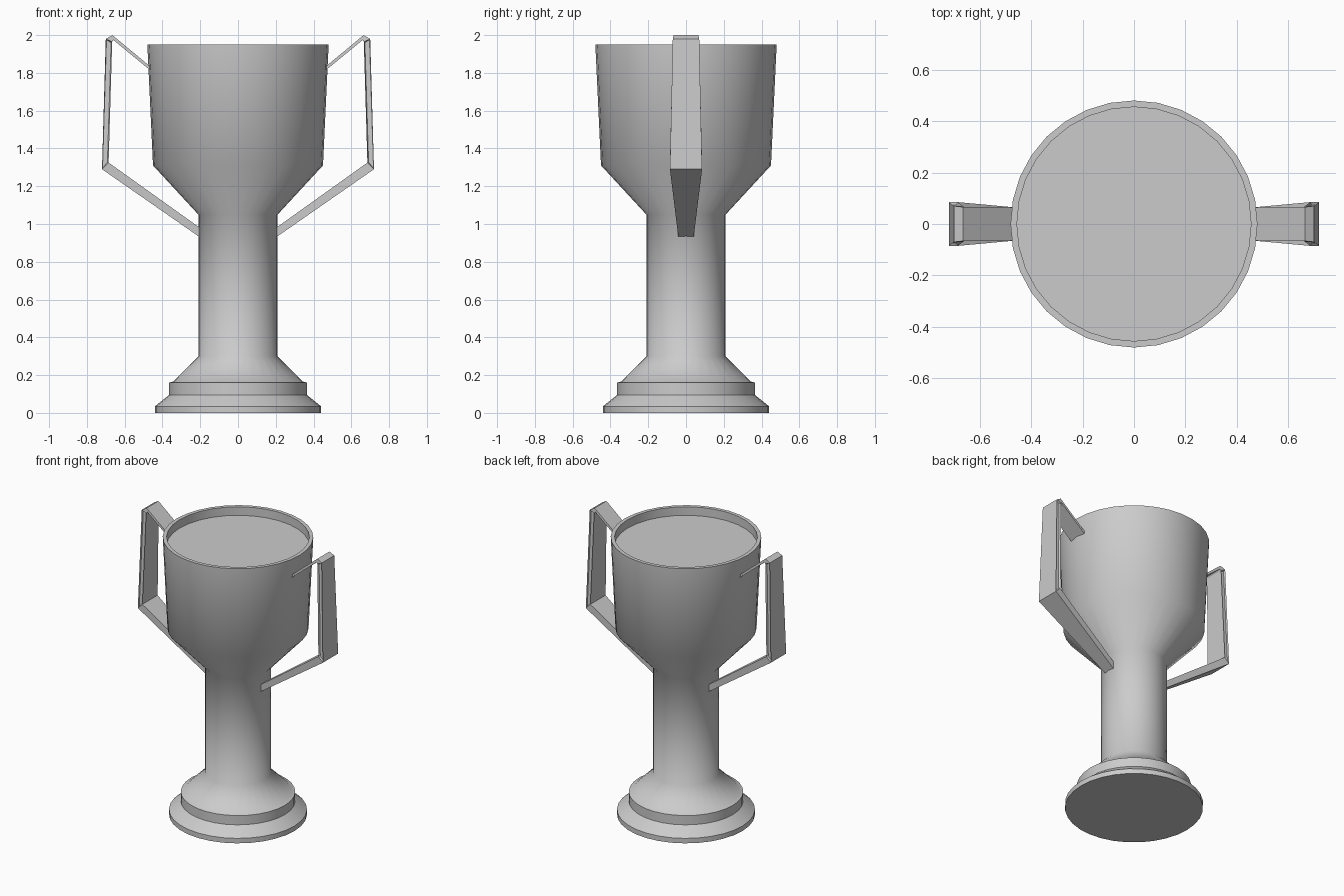
import bpy, bmesh, math

if "Cube" in bpy.data.objects:
    bpy.data.objects.remove(bpy.data.objects["Cube"])

SIDES = 32


def finish(bm, name, angle):
    bmesh.ops.recalc_face_normals(bm, faces=bm.faces[:])
    mesh = bpy.data.meshes.new(name)
    bm.to_mesh(mesh)
    bm.free()
    ob = bpy.data.objects.new(name, mesh)
    bpy.context.collection.objects.link(ob)
    bpy.ops.object.select_all(action='DESELECT')
    ob.select_set(True)
    bpy.context.view_layer.objects.active = ob
    bpy.ops.object.shade_smooth_by_angle(angle=math.radians(angle))
    return ob


def loft(bm, rings):
    """Join closed rings of points with quads and cap both ends."""
    loops = [[bm.verts.new(p) for p in ring] for ring in rings]
    n = len(loops[0])
    spans = []
    for a, b in zip(loops, loops[1:]):
        spans.append([bm.faces.new((a[i], a[(i + 1) % n], b[(i + 1) % n], b[i]))
                      for i in range(n)])
    bm.faces.new(loops[0][::-1])
    bm.faces.new(loops[-1])
    return spans


# Cup body: stepped foot, stem, flared bowl and shallow recessed top (radius, z)
profile = [(0.44, 0), (0.44, 0.035), (0.365, 0.095), (0.365, 0.16), (0.345, 0.165),
           (0.21, 0.30), (0.21, 1.05), (0.45, 1.31), (0.48, 1.95),
           (0.455, 1.95), (0.455, 1.89)]
bm = bmesh.new()
loft(bm, [[(r * math.cos(2 * math.pi * i / SIDES), r * math.sin(2 * math.pi * i / SIDES), z)
           for i in range(SIDES)] for r, z in profile])
finish(bm, "cup_body", 50)

# Handles: flat strap from stem to bowl (outer x, outer z, inner x, inner z, half width)
sections = [(0.195, 0.925, 0.195, 0.975, 0.04),
            (0.72, 1.29, 0.685, 1.325, 0.085),
            (0.70, 1.98, 0.666, 1.965, 0.07),
            (0.665, 2.0, 0.66, 1.974, 0.066),
            (0.46, 1.83, 0.46, 1.81, 0.065)]
bm = bmesh.new()
spans = loft(bm, [[(xo, -w, zo), (xo, w, zo), (xi, w, zi), (xi, -w, zi)]
                  for xo, zo, xi, zi, w in sections])
# Narrow groove along both edges of the upright grip
bmesh.ops.recalc_face_normals(bm, faces=bm.faces[:])
bmesh.ops.inset_individual(bm, faces=[spans[1][1], spans[1][3]], thickness=0.007, depth=-0.012)
handles = finish(bm, "handles", 30)
mirror = handles.modifiers.new("mirror", 'MIRROR')
mirror.use_axis[0] = True
